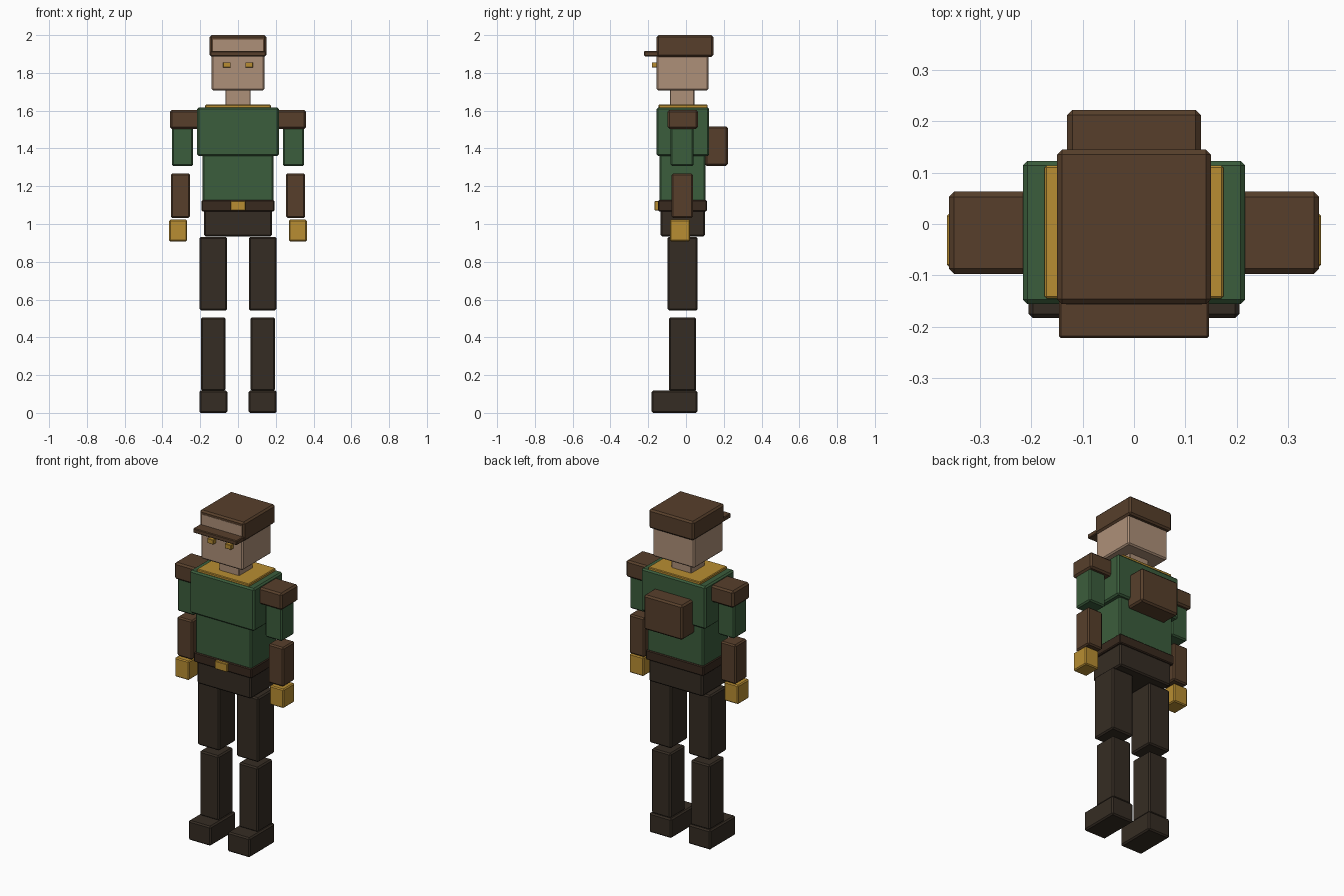
import bpy
import bmesh
from mathutils import Vector

cube = bpy.data.objects.get("Cube")
if cube:
    bpy.data.objects.remove(cube, do_unlink=True)


def material(name, hex_code):
    """Flat material from an sRGB hex string."""
    srgb = [int(hex_code[i:i + 2], 16) / 255 for i in (0, 2, 4)]
    lin = [c / 12.92 if c < 0.04 else ((c + 0.055) / 1.055) ** 2.4 for c in srgb]
    mat = bpy.data.materials.new(name)
    mat.use_nodes = True
    mat.diffuse_color = (*lin, 1)
    bsdf = mat.node_tree.nodes["Principled BSDF"]
    bsdf.inputs["Base Color"].default_value = (*lin, 1)
    bsdf.inputs["Roughness"].default_value = 0.8
    return mat


skin = material("skin", "AE9078")
green = material("green cloth", "3B5D3C")
brown = material("brown leather", "573F2B")
dark = material("dark trousers", "352C23")
belt_brown = material("belt leather", "38291E")
gold = material("gold", "B88D32")


def box(name, mat, x, y, z, bevel=0.008):
    """Box with chamfered edges, given its (min, max) along each axis."""
    lo, hi = (Vector(c) for c in zip(x, y, z))
    centre, size = (lo + hi) / 2, hi - lo
    mesh = bpy.data.meshes.new(name)
    bm = bmesh.new()
    bmesh.ops.create_cube(bm, size=1)
    bmesh.ops.scale(bm, vec=size, verts=bm.verts)
    if bevel:
        bmesh.ops.bevel(bm, geom=bm.edges[:], offset=bevel, segments=1, affect='EDGES')
    bm.to_mesh(mesh)
    bm.free()
    mesh.materials.append(mat)
    obj = bpy.data.objects.new(name, mesh)
    obj.location = centre
    bpy.context.collection.objects.link(obj)


def centred(name, mat, half, y, z, bevel=0.008):
    box(name, mat, (-half, half), y, z, bevel)


def pair(name, mat, x, y, z, bevel=0.008):
    """Mirrored left (+x) and right (-x) boxes."""
    box("left_" + name, mat, x, y, z, bevel)
    box("right_" + name, mat, (-x[1], -x[0]), y, z, bevel)


# Head and cap
centred("head", skin, 0.14, (-0.1565, 0.12), (1.708, 1.985))
centred("neck", skin, 0.067, (-0.085, 0.045), (1.60, 1.73), 0.004)
centred("cap", brown, 0.15, (-0.156, 0.145), (1.885, 2.0), 0.01)
centred("cap_brim", brown, 0.146, (-0.222, -0.13), (1.888, 1.915), 0.004)
pair("eye", gold, (0.039, 0.08), (-0.181, -0.15), (1.828, 1.856), 0.002)

# Torso
centred("collar", gold, 0.174, (-0.145, 0.114), (1.60, 1.632), 0.004)
centred("chest", green, 0.216, (-0.156, 0.123), (1.36, 1.617), 0.009)
centred("waist", green, 0.188, (-0.141, 0.104), (1.11, 1.37))
centred("backpack", brown, 0.13, (0.10, 0.222), (1.308, 1.517), 0.01)

# Belt and hips
centred("belt", belt_brown, 0.193, (-0.148, 0.111), (1.067, 1.126), 0.005)
centred("buckle", gold, 0.041, (-0.166, -0.14), (1.072, 1.121), 0.003)
centred("hips", dark, 0.18, (-0.136, 0.1), (0.935, 1.08))

# Arms
pair("shoulder_pad", brown, (0.205, 0.36), (-0.097, 0.063), (1.503, 1.604), 0.01)
pair("upper_arm", green, (0.237, 0.35), (-0.082, 0.04), (1.307, 1.515))
pair("forearm", brown, (0.254, 0.356), (-0.076, 0.036), (1.032, 1.268))
pair("hand", gold, (0.27, 0.364), (-0.085, 0.022), (0.908, 1.023), 0.006)

# Legs
pair("thigh", dark, (0.057, 0.204), (-0.098, 0.062), (0.543, 0.932))
pair("shin", dark, (0.067, 0.195), (-0.09, 0.053), (0.115, 0.506))
pair("boot", dark, (0.056, 0.205), (-0.183, 0.061), (0, 0.118))
